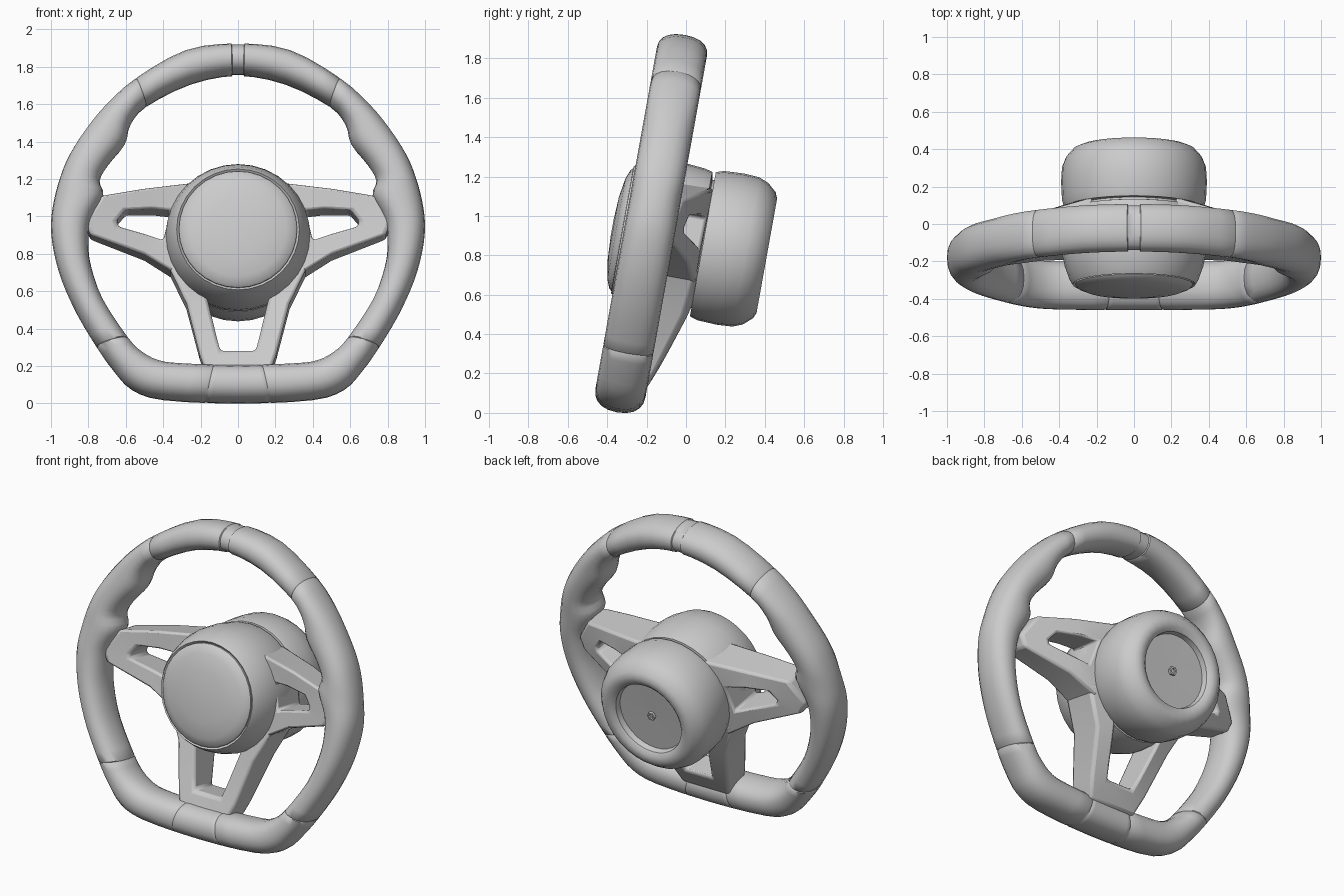
import bpy, bmesh, math
from mathutils import Matrix, Vector

if "Cube" in bpy.data.objects:
    bpy.data.objects.remove(bpy.data.objects["Cube"])

# Everything is modelled upright (x, depth, height) then leaned back about the wheel centre
TILT = math.radians(10.2)
PLACE = Matrix.Translation((0, -0.18, 0.95)) @ Matrix.Rotation(-TILT, 4, 'X')
HUB_V = -0.045


def up(z):
    """Front-view height to height in the wheel plane."""
    return (z - 0.95) / 0.985


def finish(name, bm, bevel=0, angle=35):
    bmesh.ops.recalc_face_normals(bm, faces=bm.faces)
    bm.transform(PLACE)
    me = bpy.data.meshes.new(name)
    bm.to_mesh(me)
    bm.free()
    ob = bpy.data.objects.new(name, me)
    bpy.context.collection.objects.link(ob)
    if bevel:
        m = ob.modifiers.new("bevel", 'BEVEL')
        m.width = bevel
        m.segments = 2
        m.limit_method = 'ANGLE'
    bpy.ops.object.select_all(action='DESELECT')
    ob.select_set(True)
    bpy.context.view_layer.objects.active = ob
    bpy.ops.object.shade_smooth_by_angle(angle=math.radians(angle))
    return ob


def bridge(bm, a, b):
    n = len(a)
    for i in range(n):
        bm.faces.new((a[i], a[(i + 1) % n], b[(i + 1) % n], b[i]))


def lathe(name, prof, sides=32, angle=35):
    """Revolve (radius, depth) points around the wheel axis."""
    bm = bmesh.new()
    rings = []
    for r, w in prof:
        rings.append([bm.verts.new((r * math.cos(k * math.tau / sides), w,
                                    HUB_V + r * math.sin(k * math.tau / sides)))
                      for k in range(sides)])
    for a, b in zip(rings, rings[1:]):
        bridge(bm, a, b)
    bm.faces.new(rings[0])
    bm.faces.new(rings[-1])
    return finish(name, bm, angle=angle)


def spoke(name, outer, inner, sx=1):
    """Frame with a window; thick at the hub and thinner towards the rim."""
    bm = bmesh.new()

    def loop(pts, back):
        vs = []
        for x, z in pts:
            v = up(z)
            r = math.hypot(x, v - HUB_V)
            w = 0.27 - 0.37 * (r - 0.4) if back else 0.03 - 0.2 * (r - 0.4)
            vs.append(bm.verts.new((sx * x, w, v)))
        return vs
    of, nf, ob, nb = loop(outer, 0), loop(inner, 0), loop(outer, 1), loop(inner, 1)
    bridge(bm, of, nf)
    bridge(bm, nf, nb)
    bridge(bm, nb, ob)
    bridge(bm, ob, of)
    return finish(name, bm, bevel=0.018)


# Rim: half outline from top to bottom, (outer x, outer z, inner x, inner z)
HALF = [(0, 1.92, 0, 1.755), (.28, 1.885, .25, 1.71), (.545, 1.735, .49, 1.59),
        (.70, 1.60, .575, 1.49), (.81, 1.47, .605, 1.385), (.90, 1.33, .69, 1.28),
        (.95, 1.21, .74, 1.19), (.985, 1.08, .72, 1.11), (1.0, .95, .785, .98),
        (.985, .81, .80, .86), (.94, .65, .785, .73), (.86, .475, .72, .55),
        (.755, .30, .585, .345), (.67, .18, .51, .27), (.57, .075, .42, .225),
        (.40, .02, .30, .21), (0, .002, 0, .20)]
LOOP = [Vector(p) for p in HALF] + [Vector((-a, b, -c, d)) for a, b, c, d in HALF[-2:0:-1]]


def sample(t):
    i = math.floor(t)
    f = t - i
    a, b, c, d = (LOOP[(i + k) % len(LOOP)] for k in (-1, 0, 1, 2))
    return 0.5 * (2 * b + (c - a) * f + (2 * a - 5 * b + 4 * c - d) * f * f
                  + (3 * b - a - 3 * c + d) * f ** 3)


# Trim seams and the recessed top marker are local dips in the tube
stations = {k / 3: 1.0 for k in range(49)}
stations[0.0] = 0.94
for t in (0.115, 0.13):
    stations[t] = 0.94 if t < 0.12 else 1.0
for t in (2.0, 12.0, 15.6):
    stations.update({t - .025: 1.0, t: 0.96, t + .025: 1.0})
ts = sorted(stations.items())
ts += [(32 - t, s) for t, s in reversed(ts) if 0 < t < 16]

bm = bmesh.new()
rings = []
for t, s in ts:
    ox, oz, ix, iz = sample(t)
    o, n = Vector((ox, 0, up(oz))), Vector((ix, 0, up(iz)))
    mid, half = (o + n) / 2, (o - n) / 2
    ring = []
    for k in range(20):
        a = k * math.tau / 20
        c, d = (math.copysign(abs(q) ** 0.88, q) for q in (math.cos(a), math.sin(a)))
        ring.append(bm.verts.new(mid + half * c * s + Vector((0, 0.129 * d * s, 0))))
    rings.append(ring)
for i, r in enumerate(rings):
    bridge(bm, r, rings[(i + 1) % len(rings)])
finish("rim", bm, angle=50)

# Side spokes, each with a small window
side_out = [(.22, 1.19), (.50, 1.15), (.73, 1.105), (.82, .965), (.79, .895), (.50, .80), (.33, .70)]
side_in = [(.36, 1.04), (.46, 1.045), (.60, 1.035), (.65, .975), (.64, .945), (.50, .91), (.40, .88)]
for sx, side in ((1, "right"), (-1, "left")):
    spoke(side + "_spoke", side_out, side_in, sx)

# Lower forked spoke
low_out = [(.39, .78), (.275, .54), (.205, .26), (.165, .14)]
low_in = [(.20, .72), (.155, .53), (.115, .36), (.095, .28)]
spoke("lower_spoke", *([*p, *[(-x, z) for x, z in reversed(p)]] for p in (low_out, low_in)))

# Hub housing, front pad, steering column cover and its bolt
lathe("hub_housing", [(.29, -.11), (.315, -.125), (.328, -.137), (.345, -.11), (.37, -.04),
                      (.385, .03), (.388, .13), (.38, .22), (.37, .26), (.33, .268), (.33, .29)])
lathe("hub_pad", [(.04, -.19), (.16, -.184), (.26, -.168), (.305, -.15), (.316, -.138), (.316, -.10)])
lathe("column_cover", [(.30, .25), (.30, .278), (.372, .278), (.385, .32), (.39, .42), (.385, .50),
                       (.365, .55), (.325, .595), (.295, .608), (.26, .605), (.235, .585),
                       (.228, .55), (.22, .55), (.03, .545)])
lathe("column_bolt", [(.028, .53), (.028, .562), (.016, .562), (.016, .55)], sides=6)
